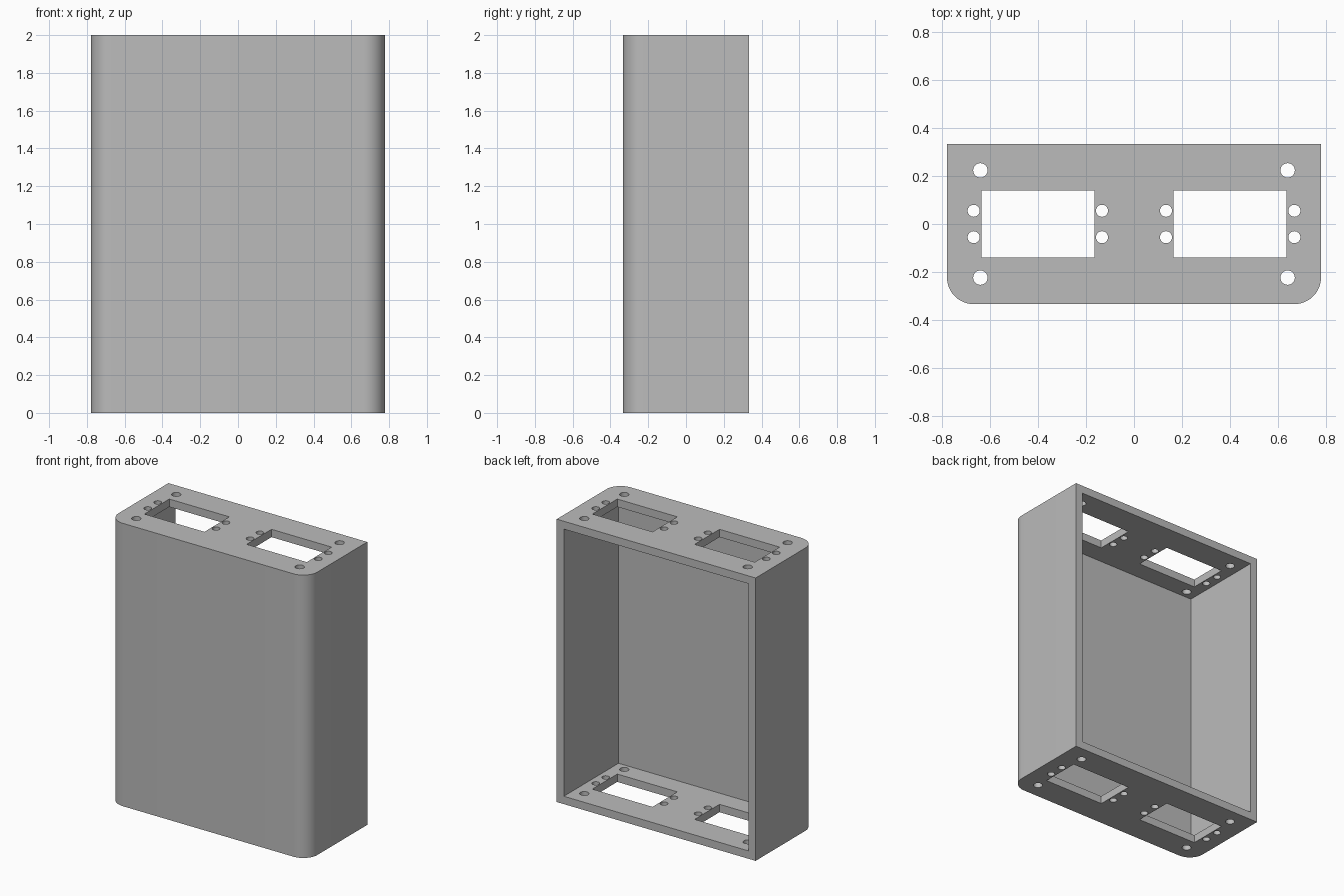
import bpy, bmesh
from mathutils import Matrix

MM = 1 / 54
W, D, H, WALL, R = 84 * MM, 36 * MM, 2.0, 3 * MM, 6 * MM

if "Cube" in bpy.data.objects:
    bpy.data.objects.remove(bpy.data.objects["Cube"], do_unlink=True)

gray = bpy.data.materials.new("plain gray")
gray.use_nodes = True
gray.diffuse_color = (0.5, 0.5, 0.5, 1)
gray.node_tree.nodes["Principled BSDF"].inputs["Base Color"].default_value = (0.5, 0.5, 0.5, 1)


def add_box(bm, lo, hi):
    size = [b - a for a, b in zip(lo, hi)]
    mid = [(a + b) / 2 for a, b in zip(lo, hi)]
    m = Matrix.Translation(mid) @ Matrix.Diagonal((*size, 1))
    return bmesh.ops.create_cube(bm, size=1, matrix=m)["verts"]


def add_drill(bm, x, y, radius):
    bmesh.ops.create_cone(bm, cap_ends=True, segments=32, radius1=radius, radius2=radius,
                          depth=H + 0.4, matrix=Matrix.Translation((x, y, H / 2)))


def finish(bm, name):
    bmesh.ops.recalc_face_normals(bm, faces=bm.faces)
    mesh = bpy.data.meshes.new(name)
    bm.to_mesh(mesh)
    bm.free()
    mesh.materials.append(gray)
    obj = bpy.data.objects.new(name, mesh)
    bpy.context.collection.objects.link(obj)
    return obj


# Outer shell with the two front uprights rounded
bm = bmesh.new()
add_box(bm, (-W / 2, -D / 2, 0), (W / 2, D / 2, H))
edges = [e for e in bm.edges
         if all(v.co.y < 0 for v in e.verts) and e.verts[0].co.x == e.verts[1].co.x]
bmesh.ops.bevel(bm, geom=edges, offset=R, segments=12, profile=0.5, affect='EDGES')
case = finish(bm, "case")

# Cavity, open at the back
bm = bmesh.new()
add_box(bm, (WALL - W / 2, WALL - D / 2, WALL), (W / 2 - WALL, D, H - WALL))
cavity = finish(bm, "cavity_cutter")

# Windows, window screw holes and corner holes through top and bottom
bm = bmesh.new()
for s in (-1, 1):
    x0, x1 = sorted((s * 0.165, s * 0.635))
    add_box(bm, (x0, -0.139, -0.2), (x1, 0.139, H + 0.2))
    for t in (-1, 1):
        add_drill(bm, s * 0.639, t * 0.223, 0.03)
        for x in (0.133, 0.667):
            add_drill(bm, s * x, t * 0.055, 0.025)
holes = finish(bm, "hole_cutter")

# Cut the case
bpy.ops.object.select_all(action='DESELECT')
bpy.context.view_layer.objects.active = case
case.select_set(True)
for cutter in (cavity, holes):
    cutter.hide_render = True
    mod = case.modifiers.new(cutter.name, 'BOOLEAN')
    mod.operation, mod.solver, mod.object = 'DIFFERENCE', 'EXACT', cutter
    bpy.ops.object.modifier_apply(modifier=mod.name)
    bpy.data.objects.remove(cutter, do_unlink=True)

bpy.ops.object.shade_smooth_by_angle(angle=0.6)
